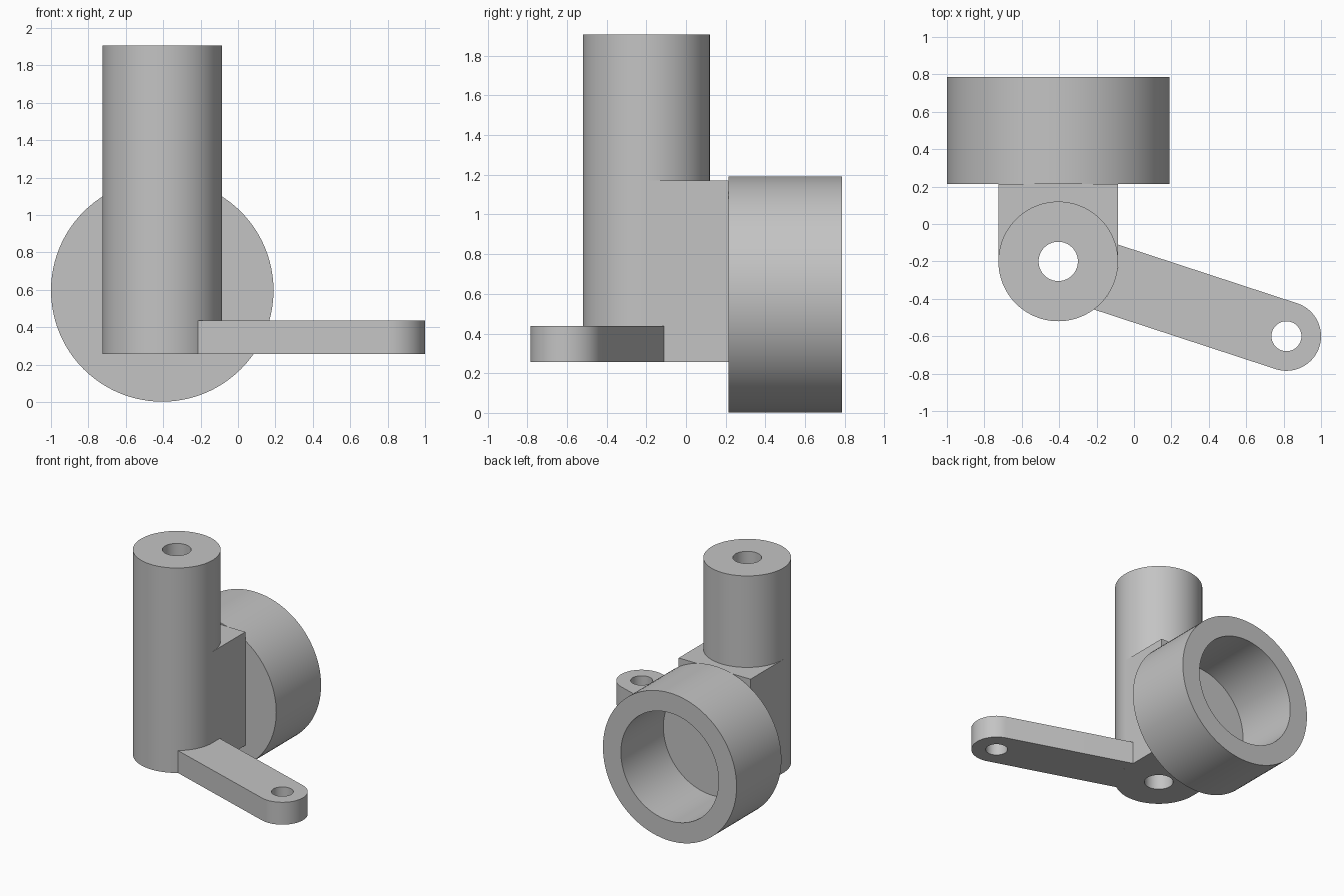
import bpy, bmesh, math
from mathutils import Matrix, Vector

if "Cube" in bpy.data.objects:
    bpy.data.objects.remove(bpy.data.objects["Cube"], do_unlink=True)

# Main dimensions
POST = Vector((-0.405, -0.2))
POST_R = 0.32
EYE = Vector((0.815, -0.6))
ARM_R = 0.185
BASE, ARM_TOP, BLOCK_TOP, POST_TOP = 0.257, 0.437, 1.17, 1.906
CUP_FRONT, CUP_BACK, CUP_Z = 0.215, 0.785, 0.597
SEG = 96

grey = bpy.data.materials.new("plain grey")
grey.use_nodes = True
colour = (0.55, 0.55, 0.55, 1)
grey.diffuse_color = colour
grey.node_tree.nodes["Principled BSDF"].inputs["Base Color"].default_value = colour


def finish(name, bm):
    """Turn a bmesh into a named grey object."""
    bmesh.ops.recalc_face_normals(bm, faces=bm.faces)
    mesh = bpy.data.meshes.new(name)
    bm.to_mesh(mesh)
    bm.free()
    mesh.materials.append(grey)
    obj = bpy.data.objects.new(name, mesh)
    bpy.context.collection.objects.link(obj)
    return obj


def smooth(obj):
    bpy.ops.object.select_all(action="DESELECT")
    obj.select_set(True)
    bpy.context.view_layer.objects.active = obj
    bpy.ops.object.shade_smooth_by_angle(angle=math.radians(30))


def lathe(name, profile, matrix, closed):
    """Revolve (radius, height) points about z, then place with matrix."""
    bm = bmesh.new()
    verts = [bm.verts.new((r, 0, z)) for r, z in profile]
    edges = [bm.edges.new(pair) for pair in zip(verts, verts[1:])]
    if closed:
        edges.append(bm.edges.new((verts[-1], verts[0])))
    bmesh.ops.spin(bm, geom=verts + edges, cent=(0, 0, 0), axis=(0, 0, 1),
                   angle=math.tau, steps=SEG, use_merge=True)
    bmesh.ops.remove_doubles(bm, verts=bm.verts, dist=1e-5)
    bm.transform(matrix)
    return finish(name, bm)


def prism(name, outline, bottom, top):
    """Extrude a flat outline upward."""
    bm = bmesh.new()
    face = bm.faces.new([bm.verts.new((p[0], p[1], bottom)) for p in outline])
    new = bmesh.ops.extrude_face_region(bm, geom=[face])["geom"]
    bmesh.ops.translate(bm, vec=(0, 0, top - bottom),
                        verts=[g for g in new if isinstance(g, bmesh.types.BMVert)])
    return finish(name, bm)


def arc(centre, radius, start, end, steps=32):
    angles = [start + (end - start) * i / steps for i in range(steps + 1)]
    return [centre + radius * Vector((math.cos(a), math.sin(a))) for a in angles]


# Hollow upright post
bore = 0.105
post = lathe("post", [(bore, BASE), (POST_R, BASE), (POST_R, POST_TOP), (bore, POST_TOP)],
             Matrix.Translation((*POST, 0)), True)
smooth(post)

# Round cup, open to the back with a thin front wall
depth, rim, inner, wall = CUP_BACK - CUP_FRONT, 0.595, 0.435, 0.03
cup = lathe("cup", [(0, 0), (rim, 0), (rim, depth), (inner, depth), (inner, wall), (0, wall)],
            Matrix.Translation((POST.x, CUP_FRONT, CUP_Z)) @ Matrix.Rotation(-math.pi / 2, 4, "X"),
            False)
smooth(cup)

# Block joining the post to the cup, hugging the back of the post
block = prism("joining_block",
              arc(POST, POST_R, 0, math.pi, 48)
              + [(POST.x - POST_R, CUP_FRONT), (POST.x + POST_R, CUP_FRONT)],
              BASE, BLOCK_TOP)
smooth(block)

# Flat arm with a rounded tip, hugging the side of the post
aim = math.atan2(*(EYE - POST).yx)
half = math.asin(ARM_R / POST_R)
arm = prism("arm",
            arc(EYE, ARM_R, aim - math.pi / 2, aim + math.pi / 2)
            + arc(POST, POST_R, aim + half, aim - half),
            BASE, ARM_TOP)

# Hole through the arm tip
cutter = prism("arm_hole_cutter", arc(EYE, 0.08, 0, math.tau, 48)[:-1], BASE - 0.1, ARM_TOP + 0.1)
cutter.hide_render = True
hole = arm.modifiers.new("hole", "BOOLEAN")
hole.operation = "DIFFERENCE"
hole.solver = "EXACT"
hole.object = cutter
bpy.ops.object.select_all(action="DESELECT")
arm.select_set(True)
bpy.context.view_layer.objects.active = arm
bpy.ops.object.modifier_apply(modifier=hole.name)
bpy.data.objects.remove(cutter, do_unlink=True)
smooth(arm)
